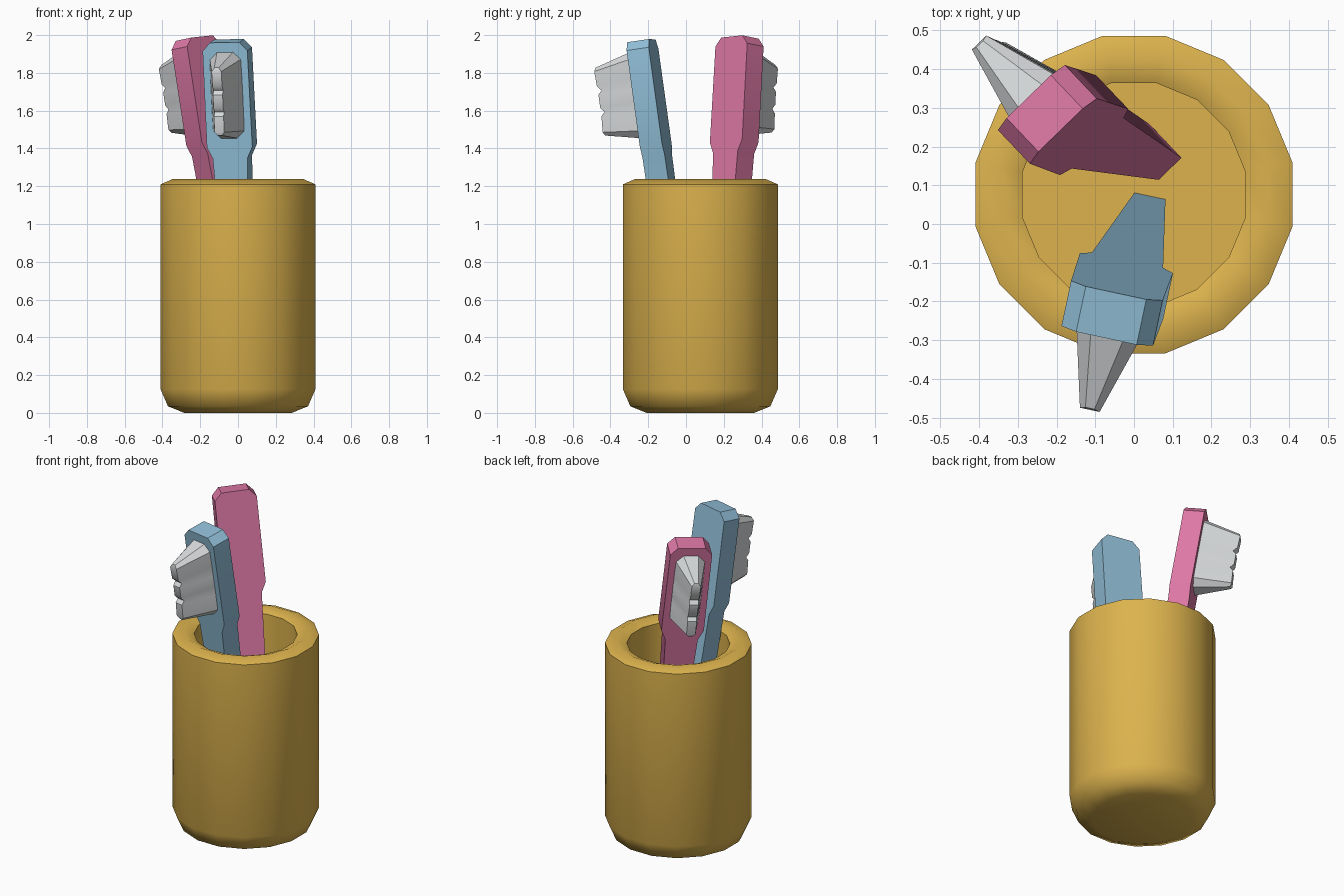
import bpy, bmesh, math
from mathutils import Vector

if "Cube" in bpy.data.objects:
    bpy.data.objects.remove(bpy.data.objects["Cube"])


def material(name, rgb):
    m = bpy.data.materials.new(name)
    m.diffuse_color = (*rgb, 1)
    m.use_nodes = True
    m.node_tree.nodes["Principled BSDF"].inputs["Base Color"].default_value = m.diffuse_color
    return m


YELLOW = material("mustard yellow", (0.72, 0.45, 0.075))
PINK = material("pink", (0.73, 0.19, 0.38))
BLUE = material("light blue", (0.29, 0.53, 0.70))
WHITE = material("bristle white", (0.68, 0.70, 0.71))


def finish(name, bm, mat, angle):
    bmesh.ops.recalc_face_normals(bm, faces=bm.faces)
    me = bpy.data.meshes.new(name)
    bm.to_mesh(me)
    bm.free()
    me.materials.append(mat)
    ob = bpy.data.objects.new(name, me)
    bpy.context.collection.objects.link(ob)
    bpy.ops.object.select_all(action='DESELECT')
    ob.select_set(True)
    bpy.context.view_layer.objects.active = ob
    bpy.ops.object.shade_smooth_by_angle(angle=math.radians(angle))
    return ob


def loft(bm, rings):
    """Skin closed rings of points and cap both ends."""
    rows = [[bm.verts.new(p) for p in ring] for ring in rings]
    n = len(rows[0])
    for a, b in zip(rows, rows[1:]):
        for i in range(n):
            j = (i + 1) % n
            bm.faces.new((a[i], a[j], b[j], b[i]))
    bm.faces.new(rows[0])
    bm.faces.new(rows[-1])


# Cup: 16-sided turned profile, outside then inside down to the floor
profile = [(0.29, 0), (0.378, 0.035), (0.418, 0.125), (0.418, 1.21),
           (0.355, 1.237), (0.294, 1.21), (0.294, 0.17)]
bm = bmesh.new()
loft(bm, [[(r * math.cos(math.tau * (i + 0.5) / 16),
            0.076 + r * math.sin(math.tau * (i + 0.5) / 16), z)
           for i in range(16)] for r, z in profile])
finish("cup", bm, YELLOW, 50)

# Brush outline from the top: (distance down, half width)
LENGTH, THICK = 1.83, 0.121
outline = [(0, 0.08), (0.045, 0.121), (0.56, 0.123), (0.62, 0.094), (LENGTH, 0.041)]

# Bristle rows: base distance, base half width, tip distance, tip half width, depth
bristles = [(0.05, 0.045, 0.105, 0.012, 0.203), (0.09, 0.086, 0.125, 0.026, 0.21),
            (0.19, 0.088, 0.205, 0.026, 0.207), (0.225, 0.088, 0.23, 0.026, 0.185),
            (0.25, 0.088, 0.25, 0.026, 0.205), (0.32, 0.088, 0.32, 0.026, 0.205),
            (0.345, 0.088, 0.345, 0.026, 0.185), (0.37, 0.088, 0.365, 0.026, 0.205),
            (0.475, 0.086, 0.45, 0.026, 0.21), (0.515, 0.045, 0.468, 0.012, 0.203)]


def toothbrush(label, mat, yaw_side, front, top_u, top_f, top_z, lean):
    """lean = change along side, front and up from the top to the bottom end."""
    side0, front0, up0 = Vector(yaw_side), Vector(front), Vector((0, 0, 1))
    origin = side0 * top_u + front0 * top_f + up0 * top_z
    down = (side0 * lean[0] + front0 * lean[1] + up0 * lean[2]).normalized()
    f = (front0 - down * front0.dot(down)).normalized()
    u = (side0 - down * side0.dot(down))
    u = (u - f * u.dot(f)).normalized()

    def at(x, depth, s):
        return origin + u * x + f * depth + down * s

    # Handle and head
    bm = bmesh.new()
    loft(bm, [[at(-w, 0, s), at(w, 0, s), at(w, THICK, s), at(-w, THICK, s)]
              for s, w in outline])
    finish(label + "_brush_handle", bm, mat, 30)

    # Bristle block, tapering to a wavy tip
    bm = bmesh.new()
    loft(bm, [[at(-wb, THICK - 0.01, sb), at(wb, THICK - 0.01, sb),
               at(wt - 0.006, THICK + d, st), at(-wt - 0.006, THICK + d, st)]
              for sb, wb, st, wt, d in bristles])
    finish(label + "_brush_bristles", bm, WHITE, 40)


toothbrush("blue", BLUE, (0.977, -0.21, 0), (-0.21, -0.977, 0),
           -0.008, 0.184, 1.978, (0.033, -0.262, -1.80))
toothbrush("pink", PINK, (0.717, 0.697, 0), (-0.697, 0.717, 0),
           0.033, 0.306, 1.993, (0.133, -0.268, -1.80))
